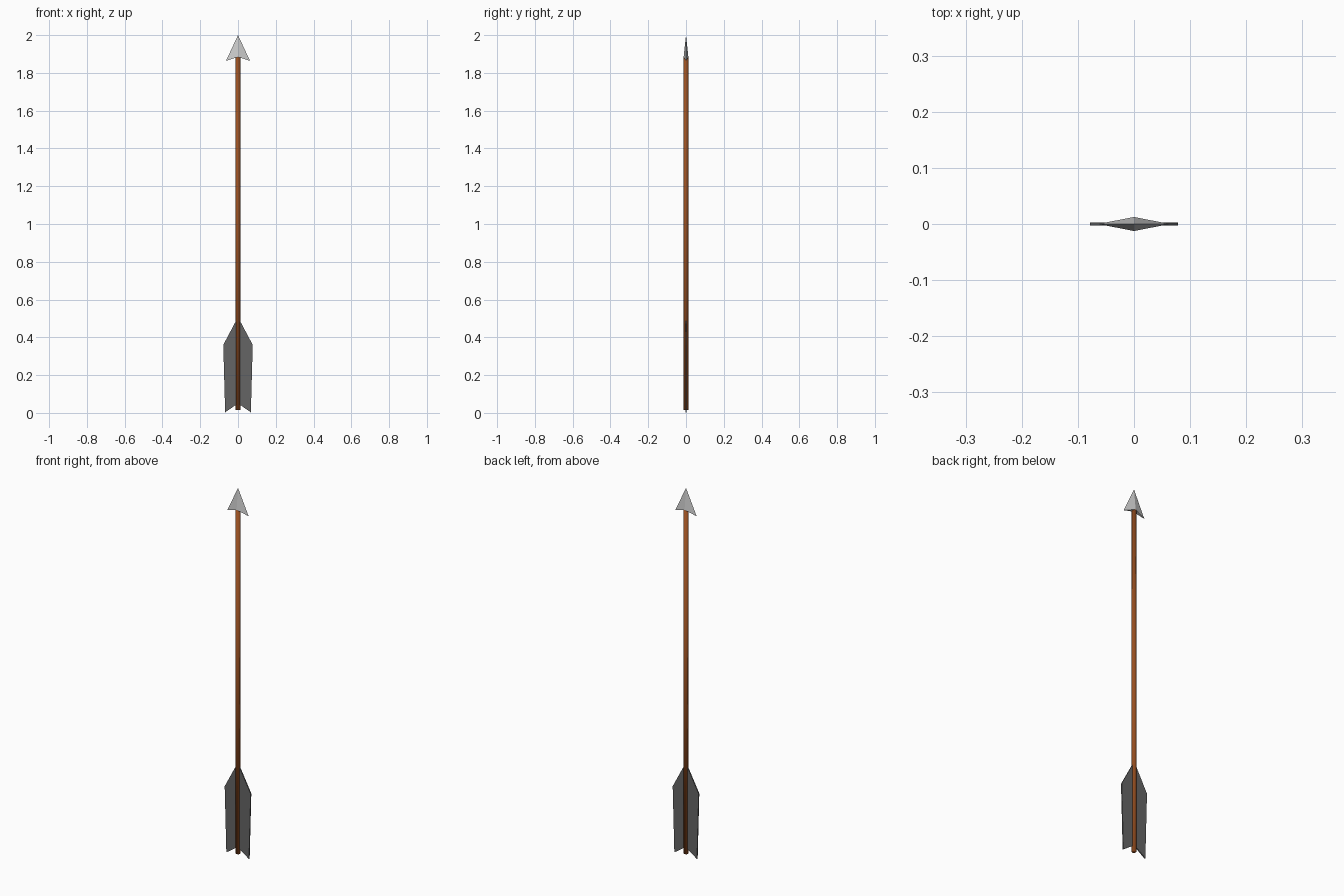
import bpy, bmesh

if "Cube" in bpy.data.objects:
    bpy.data.objects.remove(bpy.data.objects["Cube"])


def colour(obj, name, rgb):
    mat = bpy.data.materials.new(name)
    mat.diffuse_color = (*rgb, 1)
    mat.use_nodes = True
    mat.node_tree.nodes["Principled BSDF"].inputs["Base Color"].default_value = mat.diffuse_color
    obj.data.materials.append(mat)


def mesh_object(name, bm):
    bmesh.ops.recalc_face_normals(bm, faces=bm.faces)
    mesh = bpy.data.meshes.new(name)
    bm.to_mesh(mesh)
    bm.free()
    obj = bpy.data.objects.new(name, mesh)
    bpy.context.collection.objects.link(obj)
    return obj


# Shaft: thin rod, smooth across the end caps
Z0, Z1 = 0.015, 1.89
bpy.ops.mesh.primitive_cylinder_add(vertices=8, radius=0.012, depth=Z1 - Z0,
                                    location=(0, 0, (Z0 + Z1) / 2))
shaft = bpy.context.object
shaft.name = "shaft"
bpy.ops.object.shade_smooth()
colour(shaft, "wood", (0.32, 0.08, 0.015))

# Arrowhead: flat-faced barbed point with a centre ridge
bm = bmesh.new()
tip = bm.verts.new((0, 0, 2.0))
barbs = [bm.verts.new((s * 0.064, 0, 1.863)) for s in (-1, 1)]
ridges = [bm.verts.new((0, s * 0.0125, 1.885)) for s in (-1, 1)]
for b in barbs:
    for r in ridges:
        bm.faces.new((tip, b, r))
    bm.faces.new((b, *ridges))
mesh_object("arrowhead", bm)

# Fletching: thin vane on each side of the shaft
T = 0.003
profile = [(0, 0.05), (0.068, 0.003), (0.078, 0.36), (0, 0.507)]
for name, s in (("left_fletching", -1), ("right_fletching", 1)):
    bm = bmesh.new()
    face = bm.faces.new([bm.verts.new((s * x, -T, z)) for x, z in profile])
    ext = bmesh.ops.extrude_face_region(bm, geom=[face], use_keep_orig=True)
    moved = [g for g in ext["geom"] if isinstance(g, bmesh.types.BMVert)]
    bmesh.ops.translate(bm, verts=moved, vec=(0, 2 * T, 0))
    colour(mesh_object(name, bm), "feather", (0.13, 0.13, 0.13))
